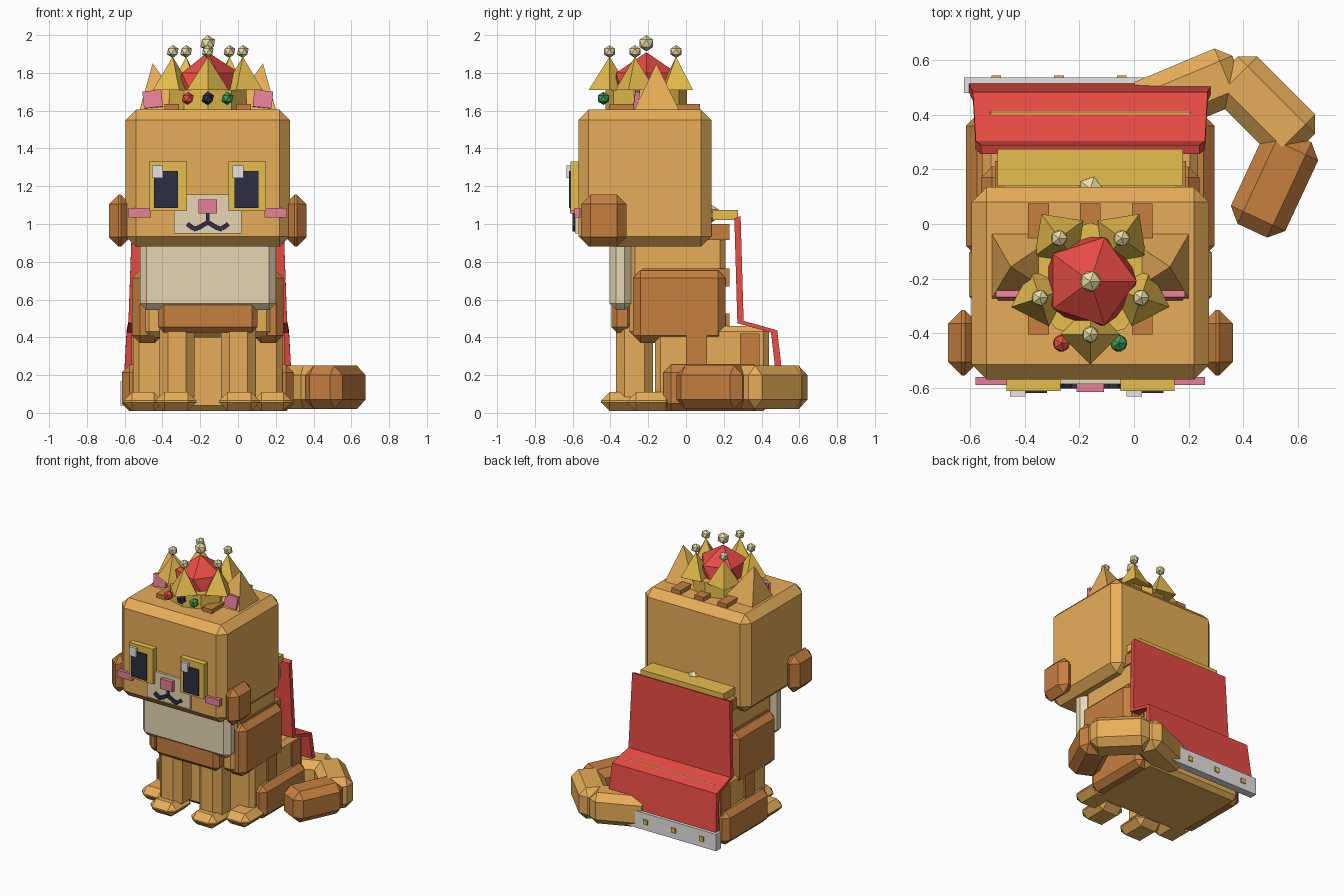
import bpy, bmesh, math
from mathutils import Vector, Matrix

if "Cube" in bpy.data.objects:
    bpy.data.objects.remove(bpy.data.objects["Cube"])

CX = -0.16  # the body's mirror plane


def mat(name, hexcol):
    lin = []
    for i in (0, 2, 4):
        c = int(hexcol[i:i + 2], 16) / 255
        lin.append(c / 12.92 if c <= 0.04045 else ((c + 0.055) / 1.055) ** 2.4)
    m = bpy.data.materials.new(name)
    m.diffuse_color = (*lin, 1)
    m.use_nodes = True
    m.node_tree.nodes["Principled BSDF"].inputs["Base Color"].default_value = m.diffuse_color
    return m


FUR = mat("light_orange_fur", "F0B45C")
STRIPE = mat("brown_orange_stripe", "C68040")
GOLD = mat("gold", "E8BE4E")
RED = mat("red_cloth", "E84C44")
CREAM = mat("cream_fur", "F0DEBA")
WHITE = mat("white_trim", "EEEBE8")
PINK = mat("pink", "E88098")
DARK = mat("dark_navy", "2E2E42")
GREEN = mat("green_gem", "3A9C54")
PALE = mat("pale_gold", "EEE2A8")


def finish(name, bm, m, loc=(0, 0, 0), rot=(0, 0, 0), bevel=0):
    if bevel:
        bmesh.ops.bevel(bm, geom=bm.edges[:], offset=bevel, segments=1,
                        affect='EDGES', profile=0.5)
    bmesh.ops.recalc_face_normals(bm, faces=bm.faces[:])
    me = bpy.data.meshes.new(name)
    bm.to_mesh(me)
    bm.free()
    me.materials.append(m)
    ob = bpy.data.objects.new(name, me)
    ob.location, ob.rotation_euler = loc, rot
    bpy.context.collection.objects.link(ob)
    return ob


def block(name, m, loc, size, bevel=0, rot=(0, 0, 0)):
    bm = bmesh.new()
    bmesh.ops.create_cube(bm, size=1)
    bmesh.ops.scale(bm, vec=size, verts=bm.verts)
    return finish(name, bm, m, loc, rot, bevel)


def box(name, m, x, y, z, bevel=0):
    """Box from (min, max) ranges; x is measured from the mirror plane."""
    return block(name, m, (CX + sum(x) / 2, sum(y) / 2, sum(z) / 2),
                 (x[1] - x[0], y[1] - y[0], z[1] - z[0]), bevel)


def mid(name, m, w, y, z, bevel=0):
    return box(name, m, (-w, w), y, z, bevel)


def pair(name, m, x, y, z, bevel=0):
    box(name + "_right", m, x, y, z, bevel)
    box(name + "_left", m, (-x[1], -x[0]), y, z, bevel)


def ball(name, m, loc, r, sz=1):
    bm = bmesh.new()
    bmesh.ops.create_icosphere(bm, subdivisions=1, radius=r)
    bmesh.ops.scale(bm, vec=(1, 1, sz), verts=bm.verts)
    return finish(name, bm, m, loc)


def pyramid(name, m, base, tip):
    bm = bmesh.new()
    b = [bm.verts.new(p) for p in base]
    t = bm.verts.new(tip)
    bm.faces.new(b)
    for i in range(len(b)):
        bm.faces.new((b[i], b[(i + 1) % len(b)], t))
    return finish(name, bm, m)


# Torso, hips and chest
mid("torso", FUR, 0.34, (-0.30, 0.21), (0.40, 1.0), 0.03)
mid("hips", FUR, 0.395, (-0.165, 0.44), (0.01, 0.46), 0.03)
mid("chest", CREAM, 0.36, (-0.405, -0.29), (0.545, 0.95), 0.035)
mid("belly_stripe", STRIPE, 0.263, (-0.395, -0.28), (0.425, 0.60), 0.03)
for i, (z0, z1) in enumerate(((0.455, 0.525), (0.67, 0.765), (0.915, 1.0))):
    mid(f"back_stripe_{i}", STRIPE, 0.35, (-0.23, 0.23), (z0, z1))

# Legs and paws
pair("shoulder", STRIPE, (0.24, 0.40), (-0.28, 0.21), (0.37, 0.755), 0.04)
pair("front_leg", FUR, (0.07, 0.255), (-0.37, -0.175), (0.04, 0.52), 0.045)
pair("front_paw", FUR, (0.06, 0.275), (-0.45, -0.20), (0.01, 0.11), 0.045)
pair("hind_paw", FUR, (0.24, 0.445), (-0.31, -0.06), (0.01, 0.11), 0.045)
pair("hind_leg", STRIPE, (0.33, 0.455), (-0.12, 0.40), (0.01, 0.255), 0.04)
pair("hip_stripe_front", STRIPE, (0.30, 0.405), (0.0, 0.11), (0.15, 0.42))
pair("hip_stripe_rear", STRIPE, (0.30, 0.405), (0.285, 0.39), (0.15, 0.42))

# Tail curling round the right side
for i, (x, y, deg, length, m) in enumerate((
        (0.19, 0.48, 22.7, 0.42, FUR), (0.48, 0.43, -45, 0.40, FUR),
        (0.515, 0.15, 65, 0.385, STRIPE))):
    block(f"tail_segment_{i}", m, (x, y, 0.135), (length, 0.22, 0.23), 0.05,
          (0, 0, math.radians(deg)))

# Head
mid("head", FUR, 0.435, (-0.57, 0.135), (0.88, 1.605), 0.055)
pair("cheek_tuft", STRIPE, (0.41, 0.522), (-0.555, -0.315), (0.88, 1.155), 0.05)
for i, x in enumerate((-0.19, 0, 0.19)):
    box(f"head_stripe_{i}", STRIPE, (x - 0.038, x + 0.038), (-0.405, 0.075), (1.59, 1.635))

# Face
pair("eye", GOLD, (0.11, 0.308), (-0.612, -0.56), (1.07, 1.33))
for side, x in (("left", -0.285), ("right", 0.142)):
    box(f"pupil_{side}", DARK, (x, x + 0.127), (-0.62, -0.611), (1.085, 1.28))
    box(f"eye_glint_{side}", WHITE, (x - 0.01, x + 0.047), (-0.632, -0.605), (1.243, 1.31))
mid("muzzle", CREAM, 0.178, (-0.587, -0.56), (0.95, 1.155))
mid("nose", PINK, 0.05, (-0.615, -0.58), (1.055, 1.13))
pair("blush", PINK, (0.30, 0.42), (-0.59, -0.56), (1.035, 1.085))
mid("mouth_line", DARK, 0.009, (-0.60, -0.58), (0.995, 1.055))
for s in (-1, 1):
    for i, (x, z, tilt) in enumerate(((0.022, 0.996, 30), (0.057, 0.978, 18), (0.092, 0.988, -35))):
        block(f"mouth_curve_{'left' if s < 0 else 'right'}_{i}", DARK,
              (CX + s * x, -0.592, z), (0.042, 0.02, 0.024), 0,
              (0, math.radians(s * tilt), 0))

# Ears leaning outwards, with pink inner plates
for s, side in ((-1, "left"), (1, "right")):
    base = [(CX + s * x, y, 1.60) for x, y in
            ((0.11, -0.275), (0.362, -0.275), (0.362, -0.035), (0.11, -0.035))]
    pyramid(f"ear_{side}", FUR, base, (CX + s * 0.292, -0.157, 1.85))
    block(f"inner_ear_{side}", PINK, (CX + s * 0.292, -0.262, 1.66), (0.10, 0.025, 0.09), 0,
          (math.radians(-8), math.radians(s * 6), 0))

# Crown: band, cap, five spikes with beads, gems
CY = -0.21
bm = bmesh.new()
bmesh.ops.create_cone(bm, cap_ends=True, segments=10, radius1=0.215, radius2=0.215, depth=0.12)
finish("crown_band", bm, GOLD, (CX, CY, 1.65))
ball("crown_cap", RED, (CX, CY, 1.71), 0.19, 1.05)
ball("crown_top_bead", PALE, (CX, CY, 1.957), 0.043)
for i in range(5):
    a = math.radians(-90 + 72 * i)
    out, side = Vector((math.cos(a), math.sin(a), 0)), Vector((-math.sin(a), math.cos(a), 0))
    c = Vector((CX, CY, 1.71)) + out * 0.195
    pyramid(f"crown_spike_{i}", GOLD, [c + d * 0.11 for d in (out, side, -out, -side)],
            c + Vector((0, 0, 0.175)))
    ball(f"crown_bead_{i}", PALE, c + Vector((0, 0, 0.203)), 0.034)
for name, m, x in (("red", RED, -0.106), ("dark", DARK, 0), ("green", GREEN, 0.104)):
    ball(f"crown_gem_{name}", m, (CX + x, -0.437, 1.665), 0.035)

# Cape: one folded sheet widening downwards, given thickness
rows = ((0.40, 0.256, 1.03), (0.42, 0.272, 0.475), (0.43, 0.45, 0.425), (0.445, 0.482, 0.15))
bm = bmesh.new()
pts = [(bm.verts.new((CX - w, y, z)), bm.verts.new((CX + w, y, z)),
        bm.verts.new((CX + w, y + 0.033, z + 0.012)), bm.verts.new((CX - w, y + 0.033, z + 0.012)))
       for w, y, z in rows]
for p, q in zip(pts, pts[1:]):
    for k in range(4):
        bm.faces.new((p[k], p[(k + 1) % 4], q[(k + 1) % 4], q[k]))
bm.faces.new(pts[0])
bm.faces.new(pts[-1])
finish("cape", bm, RED)
mid("cape_trim", WHITE, 0.463, (0.48, 0.537), (0.04, 0.165))
for i in range(4):
    x = -0.345 + 0.23 * i
    box(f"trim_stud_{i}", GOLD, (x - 0.018, x + 0.018), (0.53, 0.545), (0.085, 0.12))
mid("cape_collar", GOLD, 0.34, (0.14, 0.275), (1.02, 1.075))
ball("cape_clasp", PALE, (CX, 0.13, 1.055), 0.05)
